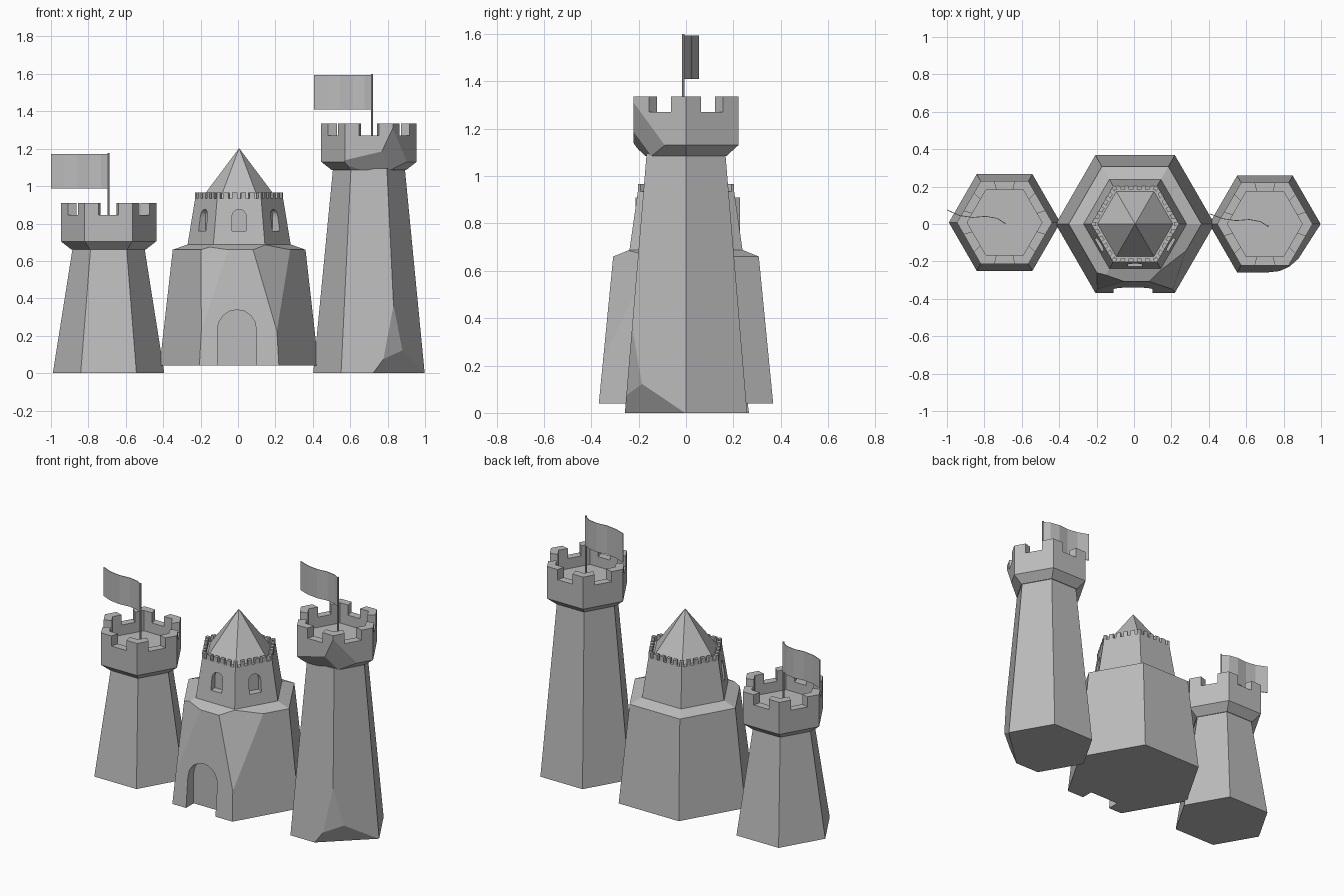
import bpy, bmesh, math
from mathutils import Vector

default = bpy.data.objects.get("Cube")
if default:
    bpy.data.objects.remove(default, do_unlink=True)

stone = bpy.data.materials.new("grey_stone")
stone.use_nodes = True
GREY = (0.5, 0.5, 0.5, 1)
stone.diffuse_color = GREY
stone.node_tree.nodes["Principled BSDF"].inputs["Base Color"].default_value = GREY


def finish(name, bm):
    bmesh.ops.recalc_face_normals(bm, faces=bm.faces[:])
    mesh = bpy.data.meshes.new(name)
    bm.to_mesh(mesh)
    bm.free()
    mesh.materials.append(stone)
    obj = bpy.data.objects.new(name, mesh)
    bpy.context.scene.collection.objects.link(obj)
    return obj


def corner(c, r, z, k):
    a = math.radians(60 * k)
    return Vector((c[0] + r * math.cos(a), c[1] + r * math.sin(a), z))


def hex_stack(bm, c, profile):
    """Six-sided closed solid through (radius, height) rings."""
    rings = [[bm.verts.new(corner(c, r, z, k)) for k in range(6)] for r, z in profile]
    for low, high in zip(rings, rings[1:]):
        for k in range(6):
            n = (k + 1) % 6
            bm.faces.new((low[k], low[n], high[n], high[k]))
    bm.faces.new(rings[0][::-1])
    bm.faces.new(rings[-1])


def merlons(bm, c, outer, inner, z0, z1, spans):
    """Blocks along each side of a hexagonal wall, at fractions of its length."""
    for k in range(6):
        for a, b in spans:
            ends = [(outer, a), (outer, b), (inner, b), (inner, a)]
            low, high = [[bm.verts.new(corner(c, r, z, k).lerp(corner(c, r, z, k + 1), t))
                          for r, t in ends] for z in (z0, z1)]
            bm.faces.new(low[::-1])
            bm.faces.new(high)
            for i in range(4):
                j = (i + 1) % 4
                bm.faces.new((low[i], low[j], high[j], high[i]))


def chip(bm, c, p, q, r):
    """Slice off the side of a plane through three points that faces away from the centre c."""
    p, q, r = Vector(p), Vector(q), Vector(r)
    normal = (q - p).cross(r - p).normalized()
    if normal.dot(Vector(c) - p) > 0:
        normal.negate()
    bmesh.ops.recalc_face_normals(bm, faces=bm.faces[:])
    bmesh.ops.bisect_plane(bm, geom=bm.verts[:] + bm.edges[:] + bm.faces[:],
                           plane_co=p, plane_no=normal, clear_outer=True)
    bmesh.ops.holes_fill(bm, edges=[e for e in bm.edges if e.is_boundary], sides=0)


def arch_cutter(c, angle, half, z0, spring, near, far):
    """Round-topped prism pointing outwards from c at the given angle."""
    bm = bmesh.new()
    pts = [(-half, z0), (half, z0)]
    pts += [(half * math.cos(i * math.pi / 8), spring + half * math.sin(i * math.pi / 8))
            for i in range(9)]
    out = Vector((math.cos(angle), math.sin(angle), 0))
    side = Vector((-out.y, out.x, 0))
    base = Vector((c[0], c[1], 0))
    rows = [[bm.verts.new(base + out * d + side * s + Vector((0, 0, z))) for s, z in pts]
            for d in (near, far)]
    bm.faces.new(rows[0])
    bm.faces.new(rows[1][::-1])
    for i in range(len(pts)):
        j = (i + 1) % len(pts)
        bm.faces.new((rows[0][i], rows[0][j], rows[1][j], rows[1][i]))
    cutter = finish("arch_cutter", bm)
    cutter.hide_render = True
    return cutter


def cut(obj, cutters):
    for cutter in cutters:
        mod = obj.modifiers.new("recess", 'BOOLEAN')
        mod.operation, mod.solver, mod.object = 'DIFFERENCE', 'EXACT', cutter
    bpy.context.view_layer.update()
    evaluated = obj.evaluated_get(bpy.context.evaluated_depsgraph_get())
    mesh = bpy.data.meshes.new_from_object(evaluated)
    obj.modifiers.clear()
    obj.data = mesh
    for cutter in cutters:
        bpy.data.objects.remove(cutter, do_unlink=True)


def tower(side, c, neck, shaft_chips=(), crown_chips=()):
    # tapered shaft
    bm = bmesh.new()
    hex_stack(bm, c, [(0.298, 0), (0.192, neck + 0.01)])
    for pts in shaft_chips:
        chip(bm, (*c, neck / 2), *pts)
    finish(side + "_tower_shaft", bm)
    # flared crown with corner battlements
    bm = bmesh.new()
    hex_stack(bm, c, [(0.198, neck), (0.255, neck + 0.045), (0.255, neck + 0.185),
                      (0.2, neck + 0.185), (0.2, neck + 0.12)])
    merlons(bm, c, 0.255, 0.2, neck + 0.18, neck + 0.25, [(0, 0.29), (0.71, 1)])
    for pts in crown_chips:
        chip(bm, (*c, neck + 0.1), *pts)
    finish(side + "_tower_crown", bm)


def flag(side, x, y, z, bends):
    # pole
    bm = bmesh.new()
    hex_stack(bm, (x, y), [(0.006, z - 0.42), (0.006, z)])
    finish(side + "_flag_pole", bm)
    # waving cloth
    bm = bmesh.new()
    cols = [[bm.verts.new((x + dx, y + dy, h)) for h in (z - 0.19, z - 0.006)]
            for dx, dy in bends]
    for a, b in zip(cols, cols[1:]):
        bm.faces.new((a[0], b[0], b[1], a[1]))
    cloth = finish(side + "_flag", bm)
    mod = cloth.modifiers.new("thickness", 'SOLIDIFY')
    mod.thickness, mod.offset = 0.004, 0


# Side towers, the tall one weathered at its front outer corner
tower("right", (-0.692, 0.008), 0.66)
tower("left", (0.7, 0), 1.085,
      shaft_chips=[((0.832, -0.228, 0.38), (0.78, -0.251, 0.1), (0.886, -0.18, 0.1)),
                   ((0.72, -0.26, 0), (1.0, 0, 0), (0.832, -0.216, 0.1))],
      crown_chips=[((0.76, -0.222, 1.17), (0.9, -0.1, 1.15), (0.83, -0.215, 1.3)),
                   ((0.57, -0.222, 1.14), (0.74, -0.222, 1.18), (0.7, -0.165, 1.085))])

flag("right", -0.692, 0.005, 1.178,
     [(0, 0), (-0.04, 0.025), (-0.1, 0.036), (-0.17, 0.03), (-0.24, 0.04), (-0.308, 0.07)])
flag("left", 0.716, -0.012, 1.6,
     [(0, 0), (-0.04, 0.025), (-0.1, 0.036), (-0.17, 0.03), (-0.24, 0.04), (-0.31, 0.066)])

# Central keep with worn front shoulders and a recessed doorway
KEEP = (0.006, 0)
bm = bmesh.new()
hex_stack(bm, KEEP, [(0.425, 0.04), (0.355, 0.66), (0.27, 0.69)])
chip(bm, (*KEEP, 0.3), (0.2, -0.348, 0.25), (0.08, -0.308, 0.66), (0.27, -0.15, 0.66))
chip(bm, (*KEEP, 0.3), (-0.188, -0.348, 0.25), (-0.05, -0.308, 0.66), (-0.2, -0.26, 0.66))
keep = finish("keep_base", bm)
cut(keep, [arch_cutter((-0.006, 0), -math.pi / 2, 0.104, 0, 0.235, 0.29, 0.6)])

# Upper turret with windows on the three front faces
bm = bmesh.new()
hex_stack(bm, KEEP, [(0.285, 0.63), (0.235, 0.935)])
turret = finish("keep_turret", bm)
cut(turret, [arch_cutter(KEEP, math.radians(a), 0.038, 0.76, 0.838, 0.185, 0.4)
             for a in (-150, -90, -30)])

# Small battlements around the turret rim
bm = bmesh.new()
merlons(bm, KEEP, 0.235, 0.212, 0.925, 0.967,
        [(max(0, i / 5 - 0.06), min(1, i / 5 + 0.06)) for i in range(6)])
finish("turret_battlements", bm)

# Pointed roof
bm = bmesh.new()
hex_stack(bm, KEEP, [(0.205, 0.93), (0.002, 1.2)])
finish("pointed_roof", bm)
